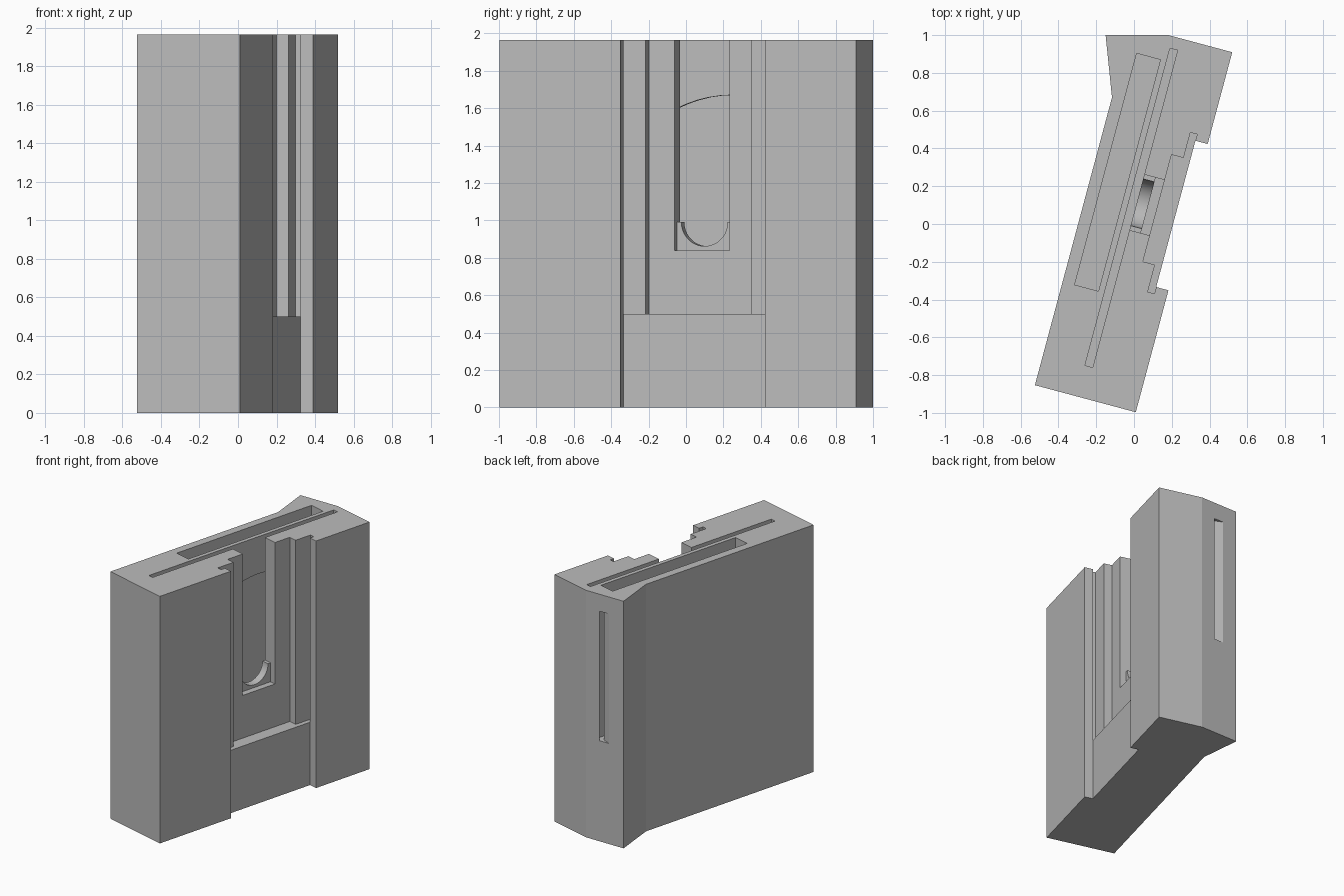
import bpy
import bmesh
from math import sin, cos, radians
from mathutils import Vector

if "Cube" in bpy.data.objects:
    bpy.data.objects.remove(bpy.data.objects["Cube"], do_unlink=True)

TURN = radians(15)
TOP = 1.965
NEAR, FAR = -0.96, 1.013        # ends of the body along u
BACK, FRONT = -0.286, 0.267     # broad sides of the body along v
FLARE_START, BEND = 0.617, -0.085
FLARE_TIP = Vector((0.927, -0.404))

grey = bpy.data.materials.new("plain grey")
grey.use_nodes = True
grey.diffuse_color = (0.5, 0.5, 0.5, 1)
grey.node_tree.nodes["Principled BSDF"].inputs["Base Color"].default_value = (0.5, 0.5, 0.5, 1)


def place(u, v, z):
    """u runs along the body, v across it; the body is turned about z."""
    return Vector((u * sin(TURN) + v * cos(TURN), u * cos(TURN) - v * sin(TURN), z))


def flare(u, v):
    """Pull the outer corner of the far end out to the flare tip."""
    if v == BACK and u > FLARE_START:
        start = Vector((FLARE_START, BACK))
        return start.lerp(FLARE_TIP, (u - FLARE_START) / (FAR - FLARE_START))
    if u == FAR and v < BEND:
        return Vector((FAR, BEND)).lerp(FLARE_TIP, (BEND - v) / (BEND - BACK))
    return Vector((u, v))


def finish(name, bm):
    bmesh.ops.recalc_face_normals(bm, faces=bm.faces[:])
    mesh = bpy.data.meshes.new(name)
    bm.to_mesh(mesh)
    bm.free()
    mesh.materials.append(grey)
    obj = bpy.data.objects.new(name, mesh)
    bpy.context.collection.objects.link(obj)
    return obj


def plate(name, profile, v0, v1):
    """Extrude a (u, z) profile across the body."""
    bm = bmesh.new()
    a = [bm.verts.new(place(u, v0, z)) for u, z in profile]
    b = [bm.verts.new(place(u, v1, z)) for u, z in profile]
    bm.faces.new(a)
    bm.faces.new(b[::-1])
    for i in range(len(a)):
        bm.faces.new((a[i - 1], a[i], b[i], b[i - 1]))
    return finish(name, bm)


def arc(u, z, r, start, end, steps):
    angles = [radians(start + (end - start) * i / steps) for i in range(steps + 1)]
    return [(u + r * cos(t), z + r * sin(t)) for t in angles]


# Hollows as (u range, v range, floor, ceiling)
hollows = [
    ((-0.292, 0.51), (0.2, FRONT), 0, TOP),          # channel mouth
    ((-0.328, 0.545), (0.163, 0.2), 0.5, TOP),       # channel track
    ((-0.18, 0.406), (0.097, 0.163), 0.5, TOP),      # channel floor
    ((-0.037, 0.267), (-0.057, 0.097), 0.84, TOP),   # pocket
    ((-0.79, 0.948), (-0.057, -0.015), 0.25, TOP),   # thin slot
    ((-0.392, 0.876), (-0.22, -0.057), 0.25, TOP),   # wide slot
    ((0.876, FAR), (-0.209, -0.158), 0.8, 1.83),     # end window
]

# The body is divided along every hollow's limits
us = sorted({NEAR, FAR, FLARE_START} | {u for h in hollows for u in h[0]})
vs = sorted({BACK, FRONT, BEND} | {v for h in hollows for v in h[1]})
zs = sorted({0, TOP} | {z for h in hollows for z in h[2:]})
axes = (us, vs, zs)


def is_filled(cell):
    if any(i < 0 or i >= len(axis) - 1 for i, axis in zip(cell, axes)):
        return False
    mid = [(axis[i] + axis[i + 1]) / 2 for i, axis in zip(cell, axes)]
    for (u0, u1), (v0, v1), z0, z1 in hollows:
        if u0 < mid[0] < u1 and v0 < mid[1] < v1 and z0 < mid[2] < z1:
            return False
    return True


# Skin the filled cells, then merge flat neighbours
bm = bmesh.new()
corners = {}


def corner(key):
    if key not in corners:
        u, v = flare(us[key[0]], vs[key[1]])
        corners[key] = bm.verts.new(place(u, v, zs[key[2]]))
    return corners[key]


cells = [(i, j, k) for i in range(len(us) - 1)
         for j in range(len(vs) - 1) for k in range(len(zs) - 1)]
for cell in filter(is_filled, cells):
    for axis in range(3):
        for side in (0, 1):
            beside = list(cell)
            beside[axis] += 2 * side - 1
            if is_filled(beside):
                continue
            quad = []
            for p, q in ((0, 0), (1, 0), (1, 1), (0, 1)):
                key = list(cell)
                key[axis] += side
                key[(axis + 1) % 3] += p
                key[(axis + 2) % 3] += q
                quad.append(corner(tuple(key)))
            bm.faces.new(quad if side else quad[::-1])
bmesh.ops.dissolve_limit(bm, angle_limit=radians(1), verts=bm.verts[:], edges=bm.edges[:])
body = finish("holder_body", bm)

# Rounded seat at the bottom of the pocket
seat = plate("rounded_seat",
             [(-0.037, 0.99), (-0.037, 0.84), (0.267, 0.84), (0.267, 0.99)]
             + arc(0.115, 0.99, 0.128, 0, -180, 32), -0.015, 0.047)

# Arched partition between the two slots
partition = plate("arched_partition",
                  [(-0.392, TOP), (0.876, TOP)]
                  + arc(0.242, 0.97, 0.7, 25.1, 154.9, 24), -0.09, -0.057)

bpy.ops.object.select_all(action="DESELECT")
for part in (body, seat, partition):
    part.select_set(True)
bpy.context.view_layer.objects.active = body
bpy.ops.object.shade_smooth_by_angle(angle=radians(12))
